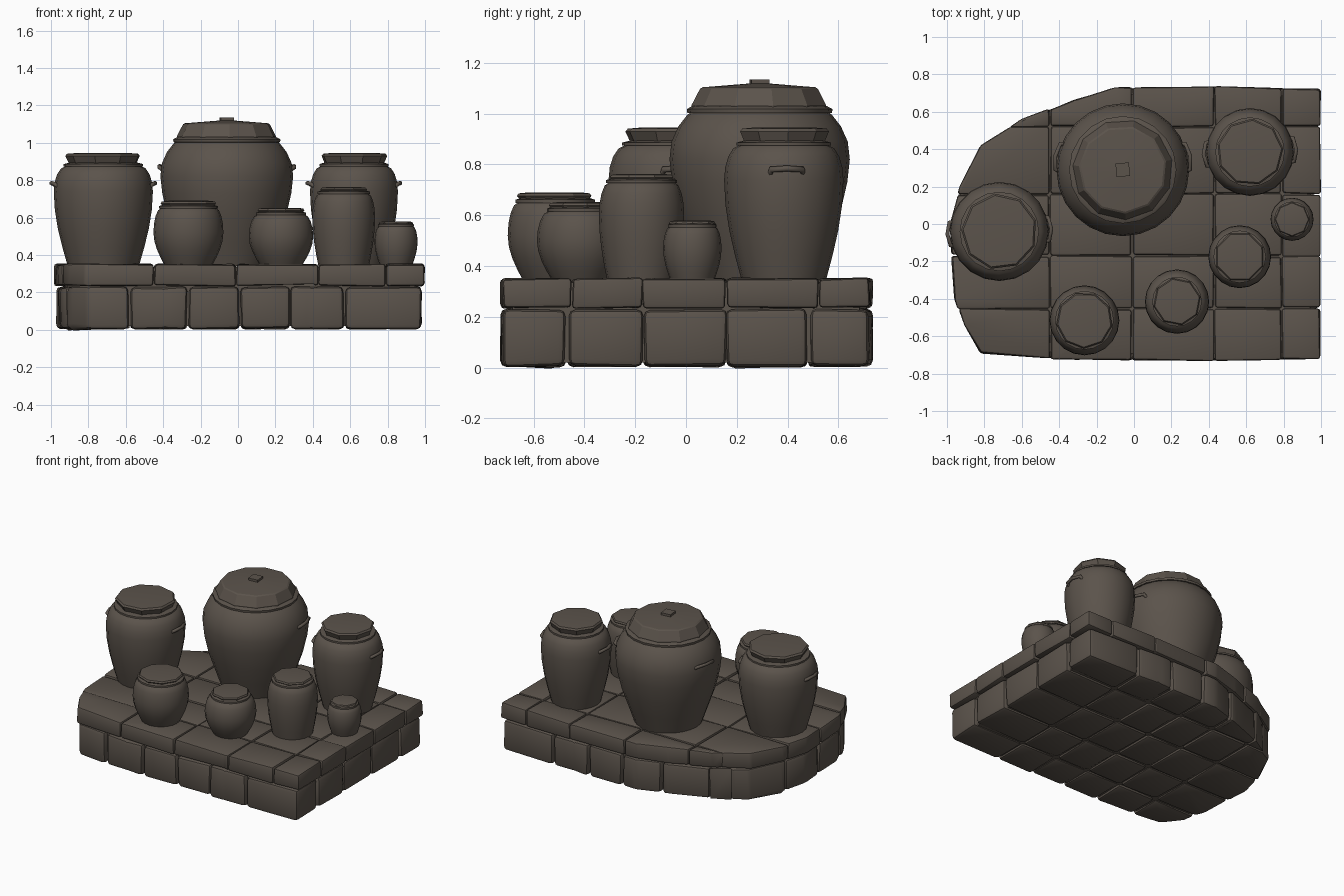
import bpy, bmesh, math, random
from mathutils import Vector, Matrix

if "Cube" in bpy.data.objects:
    bpy.data.objects.remove(bpy.data.objects["Cube"])

random.seed(4)


def material(name, rgb):
    m = bpy.data.materials.new(name)
    m.diffuse_color = (*rgb, 1)
    m.use_nodes = True
    m.node_tree.nodes["Principled BSDF"].inputs["Base Color"].default_value = m.diffuse_color
    return m


CLAY = material("grey brown clay", (0.105, 0.087, 0.071))
STONE = CLAY


def finish(bm, name, mat, angle=35):
    bmesh.ops.recalc_face_normals(bm, faces=bm.faces)
    me = bpy.data.meshes.new(name)
    bm.to_mesh(me)
    bm.free()
    me.materials.append(mat)
    me.shade_smooth()
    me.set_sharp_from_angle(angle=math.radians(angle))
    ob = bpy.data.objects.new(name, me)
    bpy.context.collection.objects.link(ob)
    return ob


# ---------- stone platform ----------
OUTLINE = [(0.995, -0.72), (0.995, 0.72), (0.4, 0.735), (-0.1, 0.73), (-0.32, 0.66),
           (-0.6, 0.56), (-0.82, 0.42), (-0.93, 0.2), (-0.985, 0), (-0.96, -0.4),
           (-0.91, -0.54), (-0.82, -0.69), (-0.4, -0.725), (0.4, -0.73)]


def clip(poly, axis, limit, sign):
    # keep the part of a polygon on one side of an axis-aligned line
    out = []
    for i, p in enumerate(poly):
        q = poly[(i + 1) % len(poly)]
        dp, dq = sign * (p[axis] - limit), sign * (q[axis] - limit)
        if dp >= 0:
            out.append(p)
        if dp * dq < 0:
            t = dp / (dp - dq)
            out.append((p[0] + t * (q[0] - p[0]), p[1] + t * (q[1] - p[1])))
    return out


def area(p):
    return abs(sum(p[i - 1][0] * p[i][1] - p[i][0] * p[i - 1][1] for i in range(len(p)))) / 2


def prism(poly, z0, z1, jitter=0.0):
    bm = bmesh.new()
    face = bm.faces.new([bm.verts.new((x, y, z0)) for x, y in poly])
    top = bmesh.ops.extrude_face_region(bm, geom=[face])["geom"]
    for v in top:
        if isinstance(v, bmesh.types.BMVert):
            v.co.z = z1
    for v in bm.verts:
        v.co += Vector([random.uniform(-jitter, jitter) for _ in range(3)])
    bmesh.ops.recalc_face_normals(bm, faces=bm.faces)
    return bm


def stone_course(name, xs, ys, z0, z1, gap, bevel, segments, scale):
    total = bmesh.new()
    for x0, x1 in zip(xs, xs[1:]):
        for y0, y1 in zip(ys, ys[1:]):
            s = random.uniform(-0.02, 0.02)
            poly = [(x * scale, y) for x, y in OUTLINE]
            for axis, lim, sign in ((0, x0 + gap, 1), (0, x1 - gap, -1),
                                    (1, y0 + gap + s * 0.2, 1), (1, y1 - gap + s * 0.2, -1)):
                poly = clip(poly, axis, lim, sign)
            if len(poly) < 3 or area(poly) < 0.004:
                continue
            bm = prism(poly, z0, z1, 0.005)
            bmesh.ops.bevel(bm, geom=list(bm.edges), offset=bevel, segments=segments,
                            profile=0.5, affect='EDGES', clamp_overlap=True)
            tmp = bpy.data.meshes.new("tmp")
            bm.to_mesh(tmp)
            bm.free()
            total.from_mesh(tmp)
            bpy.data.meshes.remove(tmp)
    return finish(total, name, STONE, 30)


stone_course("lower_stones", [-1.1, -0.58, -0.27, 0.01, 0.28, 0.57, 1.1],
             [-0.8, -0.47, -0.17, 0.16, 0.48, 0.8], 0.005, 0.23, 0.004, 0.025, 2, 0.985)
stone_course("cap_stones", [-1.1, -0.45, -0.01, 0.43, 0.79, 1.1],
             [-0.8, -0.45, -0.17, 0.16, 0.52, 0.8], 0.235, 0.35, 0.002, 0.014, 2, 1.0)
finish(prism([(x * 0.95, y * 0.95) for x, y in OUTLINE], 0.02, 0.335), "platform_core", STONE)


# ---------- jars ----------
def lathe(name, profile, centre, sides, turn=0.0, angle=35):
    bm = bmesh.new()
    rings = [[bm.verts.new((centre[0] + r * math.cos(turn + math.tau * i / sides),
                            centre[1] + r * math.sin(turn + math.tau * i / sides), z))
              for i in range(sides)] for r, z in profile]
    for a, b in zip(rings, rings[1:]):
        for i in range(sides):
            j = (i + 1) % sides
            bm.faces.new((a[i], a[j], b[j], b[i]))
    bm.faces.new(rings[0])
    bm.faces.new(rings[-1])
    return finish(bm, name, CLAY, angle)


def handle(name, centre, radius, z, direction, width):
    # lug handle: a thin bar lying along the belly with drooping ends
    cu = bpy.data.curves.new(name, 'CURVE')
    cu.dimensions = '3D'
    cu.bevel_depth = 0.012
    cu.bevel_resolution = 1
    cu.use_fill_caps = True
    sp = cu.splines.new('POLY')
    pts = [(-0.5, -0.02, -0.022), (-0.42, 0.012, 0), (0, 0.018, 0.004),
           (0.42, 0.012, 0), (0.5, -0.02, -0.022)]
    sp.points.add(len(pts) - 1)
    for p, (t, out, dz) in zip(sp.points, pts):
        a = direction + t * width / radius
        r = radius + out
        p.co = (centre[0] + r * math.cos(a), centre[1] + r * math.sin(a), z + dz, 1)
    cu.materials.append(CLAY)
    bpy.context.collection.objects.link(bpy.data.objects.new(name, cu))


def jar(name, centre, base, belly, belly_z, lid, lid_z, top, sides, turn, handle_z=None):
    # body swells from base to belly, closes at the shoulder and ends in a rim
    z0, span = 0.34, belly_z - 0.34
    body = [(base, z0)]
    for t in (0.25, 0.5, 0.75, 1.0):
        body.append((base + (belly - base) * math.sin(t * math.pi / 2), z0 + span * t))
    rise = lid_z - belly_z
    neck = lid * 0.95
    for t in (0.35, 0.65, 0.88, 1.0):
        body.append((neck + (belly - neck) * math.sqrt(1 - t * t), belly_z + rise * t))
    body += [(lid * 1.06, lid_z - 0.006), (lid * 1.06, lid_z + 0.006), (lid * 0.9, lid_z + 0.014)]
    lathe(name + "_body", body, centre, 20)
    h = top - lid_z
    lathe(name + "_lid", [(lid * 0.9, lid_z), (lid * 1.02, top - 0.012 - h * 0.05),
                          (lid * 0.97, top - 0.004), (lid * 0.72, top)],
          centre, sides, turn, 20)
    if handle_z:
        for side, a in (("right", 0.05), ("left", math.pi + 0.05)):
            handle(f"{name}_{side}_handle", centre, belly - 0.005, handle_z, a, 0.14)


# name, centre, base r, belly r, belly z, lid r, rim z, top z, lid sides, turn, handle z
jar("left_jar", (-0.72, -0.04), 0.19, 0.265, 0.74, 0.2, 0.88, 0.945, 9, 0.3, 0.78)
jar("back_right_jar", (0.62, 0.385), 0.165, 0.235, 0.74, 0.175, 0.88, 0.945, 9, 0.1, 0.78)
jar("front_left_pot", (-0.265, -0.515), 0.125, 0.187, 0.52, 0.148, 0.655, 0.69, 9, 0.5)
jar("front_middle_pot", (0.23, -0.415), 0.11, 0.172, 0.5, 0.125, 0.62, 0.652, 8, 0.2)
jar("front_right_jar", (0.565, -0.175), 0.135, 0.168, 0.6, 0.132, 0.732, 0.763, 8, 0.4)
jar("tiny_jar", (0.845, 0.025), 0.085, 0.115, 0.47, 0.09, 0.557, 0.58, 8, 0.0)

# large jar with a domed lid and square knob
BIG = (-0.06, 0.29)
lathe("large_jar_body", [(0.225, 0.34), (0.27, 0.47), (0.315, 0.6), (0.345, 0.73), (0.355, 0.82),
                         (0.347, 0.89), (0.32, 0.95), (0.285, 0.995), (0.265, 1.01)], BIG, 24)
lathe("large_jar_rim", [(0.26, 1.0), (0.285, 1.003), (0.287, 1.018), (0.265, 1.03)], BIG, 20)
lathe("large_jar_lid", [(0.268, 1.015), (0.268, 1.035), (0.235, 1.098), (0.225, 1.104),
                        (0.05, 1.118)], BIG, 11, 0.2, 20)
for side, a in (("right", 0.2), ("left", math.pi - 0.2)):
    handle(f"large_jar_{side}_handle", BIG, 0.35, 0.87, a, 0.16)
bm = bmesh.new()
bmesh.ops.create_cube(bm, size=1, matrix=Matrix.Translation((BIG[0], BIG[1], 1.12))
                      @ Matrix.Rotation(0.1, 4, 'Z') @ Matrix.Diagonal((0.072, 0.072, 0.028, 1)))
finish(bm, "large_jar_knob", CLAY)
